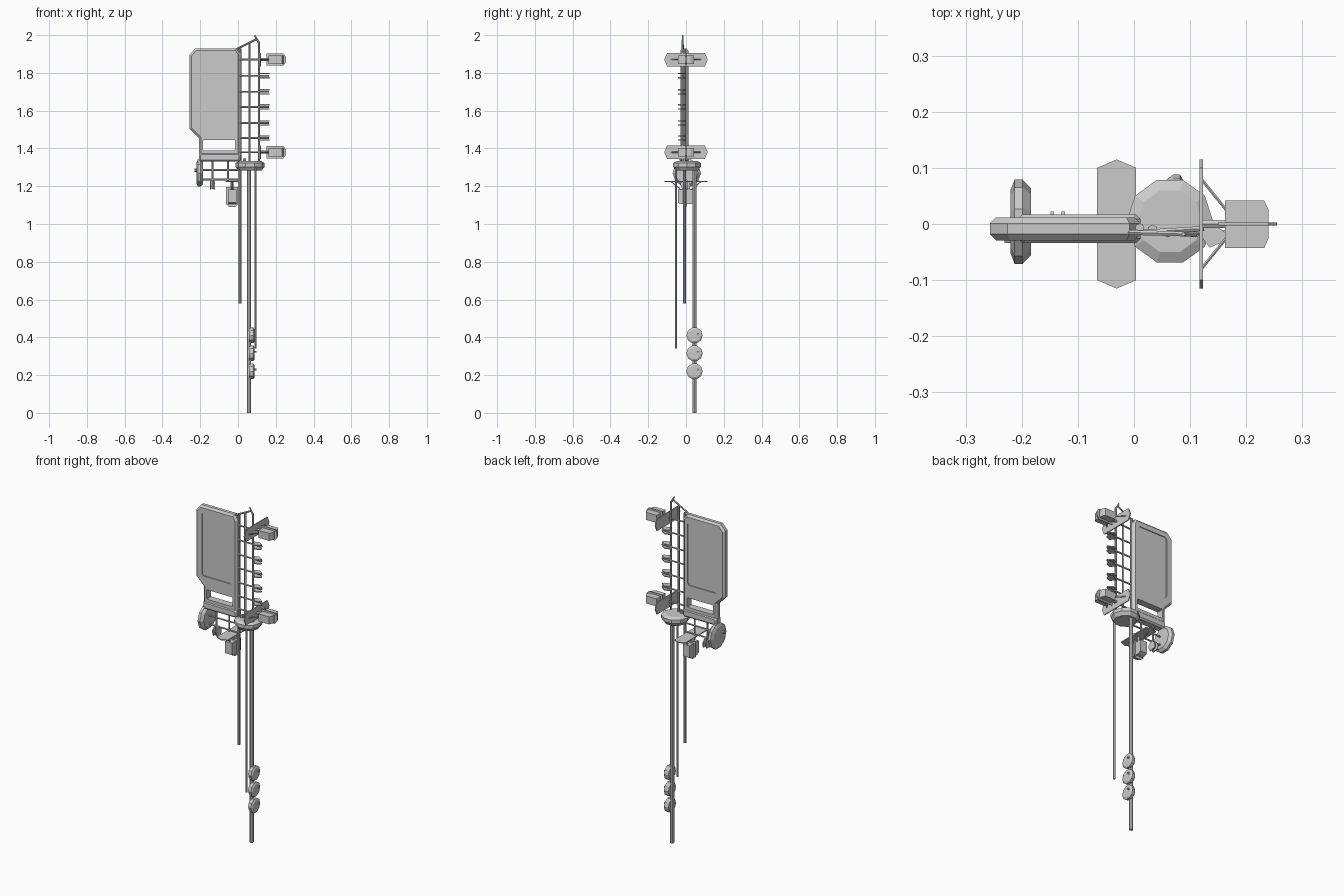
import bpy, bmesh, math
from mathutils import Vector, Matrix

old = bpy.data.objects.get("Cube")
if old:
    bpy.data.objects.remove(old, do_unlink=True)

grey = bpy.data.materials.new("light_grey")
grey.use_nodes = True
COLOUR = (0.6, 0.6, 0.6, 1)
grey.diffuse_color = COLOUR
grey.node_tree.nodes["Principled BSDF"].inputs["Base Color"].default_value = COLOUR


def finish(name, bm, matrix=None):
    bmesh.ops.recalc_face_normals(bm, faces=bm.faces[:])
    mesh = bpy.data.meshes.new(name)
    bm.to_mesh(mesh)
    bm.free()
    mesh.materials.append(grey)
    ob = bpy.data.objects.new(name, mesh)
    bpy.context.scene.collection.objects.link(ob)
    if matrix:
        ob.matrix_world = matrix
    return ob


def prism(name, pts, axis, lo, hi, bevel=0, matrix=None):
    """Extrude a flat outline along one axis from lo to hi."""
    place = {"x": lambda a, b, d: (d, a, b),
             "y": lambda a, b, d: (a, d, b),
             "z": lambda a, b, d: (a, b, d)}[axis]
    bm = bmesh.new()
    ends = [[bm.verts.new(place(a, b, d)) for a, b in pts] for d in (lo, hi)]
    for ring in ends:
        bm.faces.new(ring)
    n = len(pts)
    for i in range(n):
        j = (i + 1) % n
        bm.faces.new((ends[0][i], ends[0][j], ends[1][j], ends[1][i]))
    if bevel:
        bmesh.ops.recalc_face_normals(bm, faces=bm.faces[:])
        caps = [e for e in bm.edges
                if (e.verts[0] in ends[0]) == (e.verts[1] in ends[0])]
        bmesh.ops.bevel(bm, geom=caps, offset=bevel, segments=1,
                        affect="EDGES", profile=0.5)
    return finish(name, bm, matrix)


def chamfered(a0, a1, b0, b1, c):
    return [(a0 + c, b0), (a1 - c, b0), (a1, b0 + c), (a1, b1 - c),
            (a1 - c, b1), (a0 + c, b1), (a0, b1 - c), (a0, b0 + c)]


def rod(name, start, end, r=0.006, tip=None, sides=6, matrix=None):
    a, b = Vector(start), Vector(end)
    d = b - a
    m = Matrix.Translation((a + b) / 2) @ d.to_track_quat("Z", "Y").to_matrix().to_4x4()
    bm = bmesh.new()
    bmesh.ops.create_cone(bm, cap_ends=True, segments=sides, radius1=r,
                          radius2=r if tip is None else tip, depth=d.length, matrix=m)
    return finish(name, bm, matrix)


def dish(name, centre, direction, r, depth):
    """Faceted drum: narrow back, wide rim, shallow domed face and a knob."""
    m = Matrix.Translation(centre) @ Vector(direction).to_track_quat("Z", "Y").to_matrix().to_4x4()
    bm = bmesh.new()
    rings = []
    for k, h in ((0.8, -0.5), (1, -0.1), (1, 0.3), (0.75, 0.5)):
        rings.append([bm.verts.new((k * r * math.cos(i * math.tau / 10),
                                    k * r * math.sin(i * math.tau / 10), h * depth))
                      for i in range(10)])
    for low, high in zip(rings, rings[1:]):
        for i in range(10):
            j = (i + 1) % 10
            bm.faces.new((low[i], low[j], high[j], high[i]))
    bm.faces.new(rings[0])
    bm.faces.new(rings[-1])
    finish(name, bm, m)
    rod(name + "_knob", (0.4 * r, 0.2 * r, 0.4 * depth),
        (0.4 * r, 0.2 * r, 0.8 * depth), 0.12 * r, matrix=m)


def cut(ob, cutter):
    mod = ob.modifiers.new("cut", "BOOLEAN")
    mod.object = cutter
    mod.solver = "EXACT"
    cutter.hide_render = True
    cutter.hide_viewport = True
    cutter.display_type = "WIRE"


# Sign panel with chamfered edges, a through slot and recessed faces
panel = prism("panel", [(-0.2, 1.34), (0.012, 1.34), (0.012, 1.9), (-0.008, 1.93),
                        (-0.225, 1.93), (-0.257, 1.895), (-0.257, 1.505),
                        (-0.207, 1.455), (-0.207, 1.36)], "y", -0.029, 0.012, 0.011)
cut(panel, prism("slot_cutter", chamfered(-0.185, -0.015, 1.39, 1.445, 0.003), "y", -0.1, 0.1))
for side, lo, hi in (("front", -0.1, -0.024), ("back", 0.007, 0.1)):
    cut(panel, prism(side + "_recess_cutter",
                     chamfered(-0.215, -0.018, 1.52, 1.89, 0.012), "y", lo, hi))
prism("panel_base", chamfered(-0.207, 0.012, 1.33, 1.375, 0.01), "y", -0.034, 0.017, 0.008)

# Long poles
rod("main_pole", (0.058, 0.045, 0), (0.058, 0.045, 1.31), 0.011, sides=8)
rod("short_pole", (0.01, -0.007, 0.58), (0.01, -0.007, 1.93), 0.008, sides=8)
rod("thin_pole", (0.092, -0.053, 0.34), (0.092, -0.053, 1.31), 0.006)

# Platform and dishes
dish("platform", (0.064, 0.005, 1.308), (0, 0, 1), 0.077, 0.05)
dish("side_dish", (-0.202, 0.004, 1.27), (-1, 0, 0), 0.075, 0.036)
for z in (0.22, 0.315, 0.41):
    dish("pole_dish", (0.073, 0.045, z), (1, 0, 0), 0.043, 0.03)

# Ladder rails and top braces
for x, top in ((0.06, 1.955), (0.11, 1.965)):
    rod("ladder_rail", (x, -0.018, 1.3), (x, -0.018, top), 0.006)
rod("top_brace", (-0.01, -0.015, 1.925), (0.1, -0.018, 1.98), 0.005)
rod("top_hook", (0.11, -0.018, 1.96), (0.088, -0.018, 1.998), 0.006, 0.004)

# Rungs with paired blades
BLADE = [(0.11, -0.01), (0.135, -0.042), (0.163, -0.03), (0.168, -0.018), (0.14, 0)]
for z in (1.455, 1.535, 1.62, 1.70, 1.785):
    rod("rung", (0.01, -0.015, z), (0.165, -0.015, z), 0.005)
    for s in (-1, 1):
        prism("rung_blade", BLADE, "z", z + s * 0.011 - 0.003, z + s * 0.011 + 0.003)
for z in (1.38, 1.87):
    rod("unit_rung", (0.01, -0.015, z), (0.125, -0.008, z), 0.005)


def unit(name, matrix):
    """Reflector plate with a box held in front of it, pointing along local x."""
    prism(name + "_reflector", [(-0.115, 0), (-0.1, -0.035), (0.1, -0.035), (0.115, 0),
                                (0.1, 0.035), (-0.1, 0.035)], "x", -0.003, 0.003, matrix=matrix)
    prism(name + "_box", [(0.042, -0.043), (0.112, -0.043), (0.12, -0.025), (0.12, 0.025),
                          (0.112, 0.042), (0.042, 0.042)], "z", -0.022, 0.022, matrix=matrix)
    prism(name + "_fin", [(0.03, -0.032), (0.12, -0.032), (0.135, -0.015), (0.135, 0.015),
                          (0.12, 0.032), (0.03, 0.032)], "y", -0.003, 0.003, matrix=matrix)
    rod(name + "_arm", (0, 0, 0), (0.05, 0, 0), 0.008, matrix=matrix)
    for s in (-1, 1):
        rod(name + "_strut", (0, s * 0.08, 0), (0.055, s * 0.012, 0), 0.003, matrix=matrix)


unit("upper_unit", Matrix.Translation((0.12, 0, 1.87)))
unit("middle_unit", Matrix.Translation((0.12, 0, 1.38)))
unit("lower_unit", Matrix.Translation((-0.031, 0, 1.225)) @ Matrix.Rotation(math.pi / 2, 4, "Y"))

# Hanging frame below the panel
rod("hanging_rail", (-0.2, -0.005, 1.285), (0.01, -0.005, 1.285), 0.005)
rod("hanging_rail", (-0.2, -0.005, 1.235), (0.0, -0.005, 1.235), 0.005)
for x, low in ((-0.135, 1.185), (-0.053, 1.225)):
    rod("hanger", (x, -0.005, low), (x, -0.005, 1.34), 0.005)
HANGING_BLADE = [(0.0, 1.24), (-0.03, 1.215), (-0.02, 1.182), (0.02, 1.185), (0.022, 1.215)]
for x in (-0.146, -0.126):
    prism("hanging_blade", HANGING_BLADE, "x", x - 0.003, x + 0.003)
